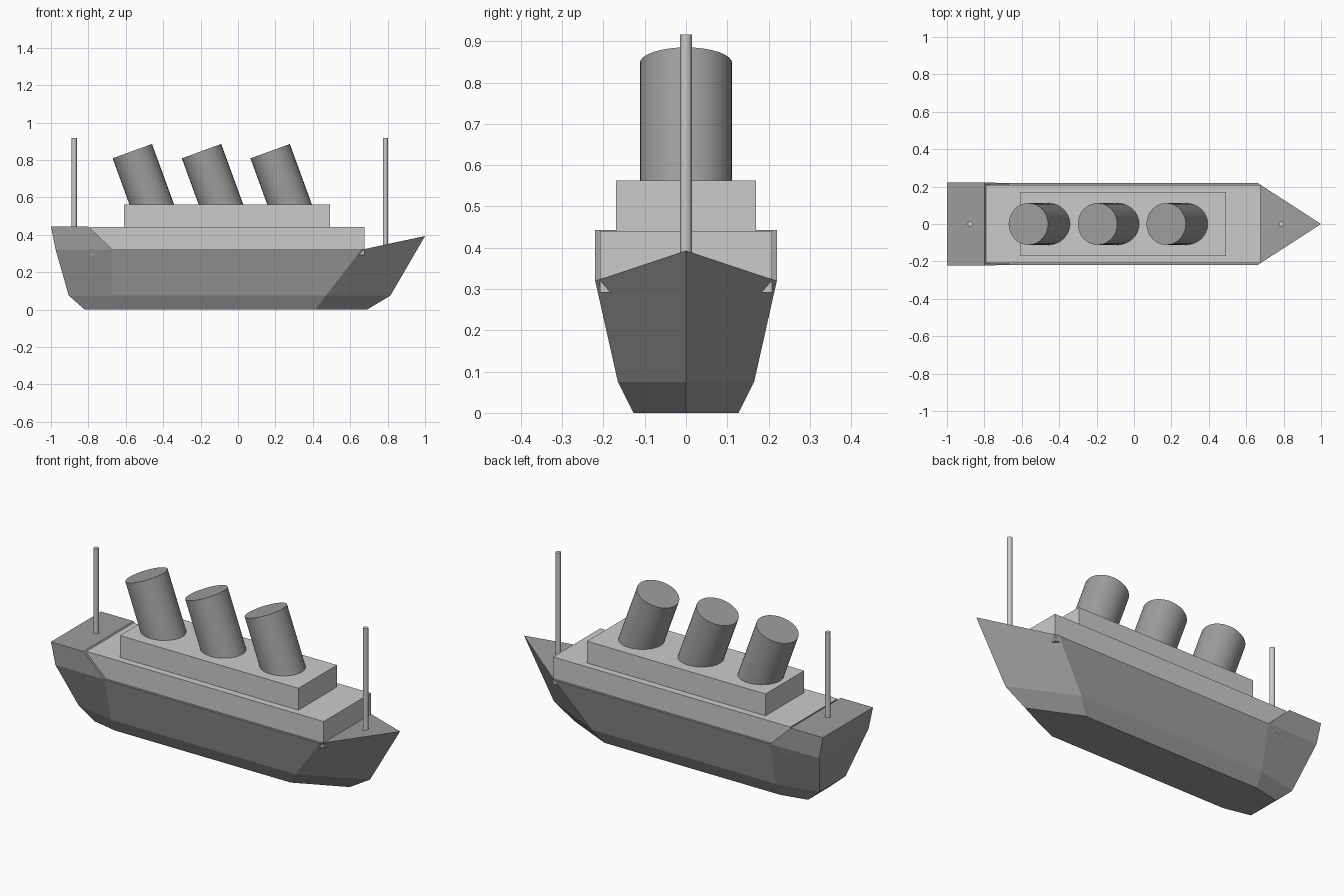
import bpy, bmesh, math
from mathutils import Vector

if "Cube" in bpy.data.objects:
    bpy.data.objects.remove(bpy.data.objects["Cube"])


def paint(ob, name, grey):
    mat = bpy.data.materials.get(name) or bpy.data.materials.new(name)
    mat.diffuse_color = (grey, grey, grey, 1)
    mat.use_nodes = True
    mat.node_tree.nodes["Principled BSDF"].inputs["Base Color"].default_value = mat.diffuse_color
    ob.data.materials.append(mat)


def box(name, x0, x1, half_y, z0, z1):
    bpy.ops.mesh.primitive_cube_add(size=1, location=((x0 + x1) / 2, 0, (z0 + z1) / 2))
    ob = bpy.context.object
    ob.name = name
    ob.scale = (x1 - x0, 2 * half_y, z1 - z0)
    bpy.ops.object.transform_apply(location=False, rotation=False, scale=True)
    paint(ob, "cabin_grey", 0.68)


def tube(name, top, length, radius, colour, tilt=0.0, sides=32):
    # cylinder hanging from its top centre, leaning towards the stern by tilt
    axis = Vector((-math.sin(tilt), 0, math.cos(tilt)))
    bpy.ops.mesh.primitive_cylinder_add(vertices=sides, radius=radius, depth=length,
                                        location=Vector(top) - axis * length / 2,
                                        rotation=(0, -tilt, 0))
    bpy.context.object.name = name
    bpy.ops.object.shade_smooth_by_angle(angle=math.radians(35))
    paint(bpy.context.object, *colour)


# Hull: (x, half width) at each station for keel, bilge and deck levels
levels = [0.0, 0.075, 0.32]
stations = [
    [(-0.82, 0.095), (-0.905, 0.115), (-0.975, 0.218)],  # stern
    [(-0.67, 0.127), (-0.67, 0.165), (-0.67, 0.22)],     # aft
    [(0.415, 0.127), (0.47, 0.165), (0.66, 0.22)],       # fore
    [(0.69, 0.0), (0.815, 0.0), (1.0, 0.0)],             # stem
]
bm = bmesh.new()


def pair(x, w, z):
    a = bm.verts.new((x, w, z))
    return (a, a if w == 0 else bm.verts.new((x, -w, z)))


def face(verts):
    bm.faces.new(list(dict.fromkeys(verts)))


grid = [[pair(x, w, 0.393 if w == 0 and k == 2 else levels[k])
         for k, (x, w) in enumerate(s)] for s in stations]
stern, aft, fore, stem = grid
stern_top, aft_top = pair(-1.0, 0.221, 0.443), pair(-0.8, 0.221, 0.443)

# Side plating on both sides, including the raised stern
for side in (0, 1):
    for a, b in zip(grid, grid[1:]):
        for k in (0, 1):
            face([a[k][side], b[k][side], b[k + 1][side], a[k + 1][side]])
    face([stern[2][side], aft[2][side], aft_top[side], stern_top[side]])

# Bottom, transom, stern deck, main deck and bow deck as one strip across
strip = [stem[0], fore[0], aft[0], stern[0], stern[1], stern[2],
         stern_top, aft_top, aft[2], fore[2], stem[2]]
for p, q in zip(strip, strip[1:]):
    face([p[0], p[1], q[1], q[0]])
bmesh.ops.recalc_face_normals(bm, faces=bm.faces)
mesh = bpy.data.meshes.new("hull")
bm.to_mesh(mesh)
bm.free()
hull = bpy.data.objects.new("hull", mesh)
bpy.context.collection.objects.link(hull)
paint(hull, "hull_grey", 0.34)

# Superstructure
box("lower_cabin", -0.79, 0.675, 0.208, 0.292, 0.441)
box("upper_cabin", -0.61, 0.492, 0.17, 0.42, 0.563)

# Leaning funnels
for i, x in enumerate((-0.565, -0.195, 0.172)):
    tube(f"funnel_{i + 1}", (x, 0, 0.847), 0.38, 0.112, ("funnel_grey", 0.34),
         math.radians(20))

# Masts
for name, x, length in (("stern_mast", -0.876, 0.55), ("bow_mast", 0.788, 0.62)):
    tube(name, (x, 0, 0.916), length, 0.014, ("mast_grey", 0.6), sides=16)
